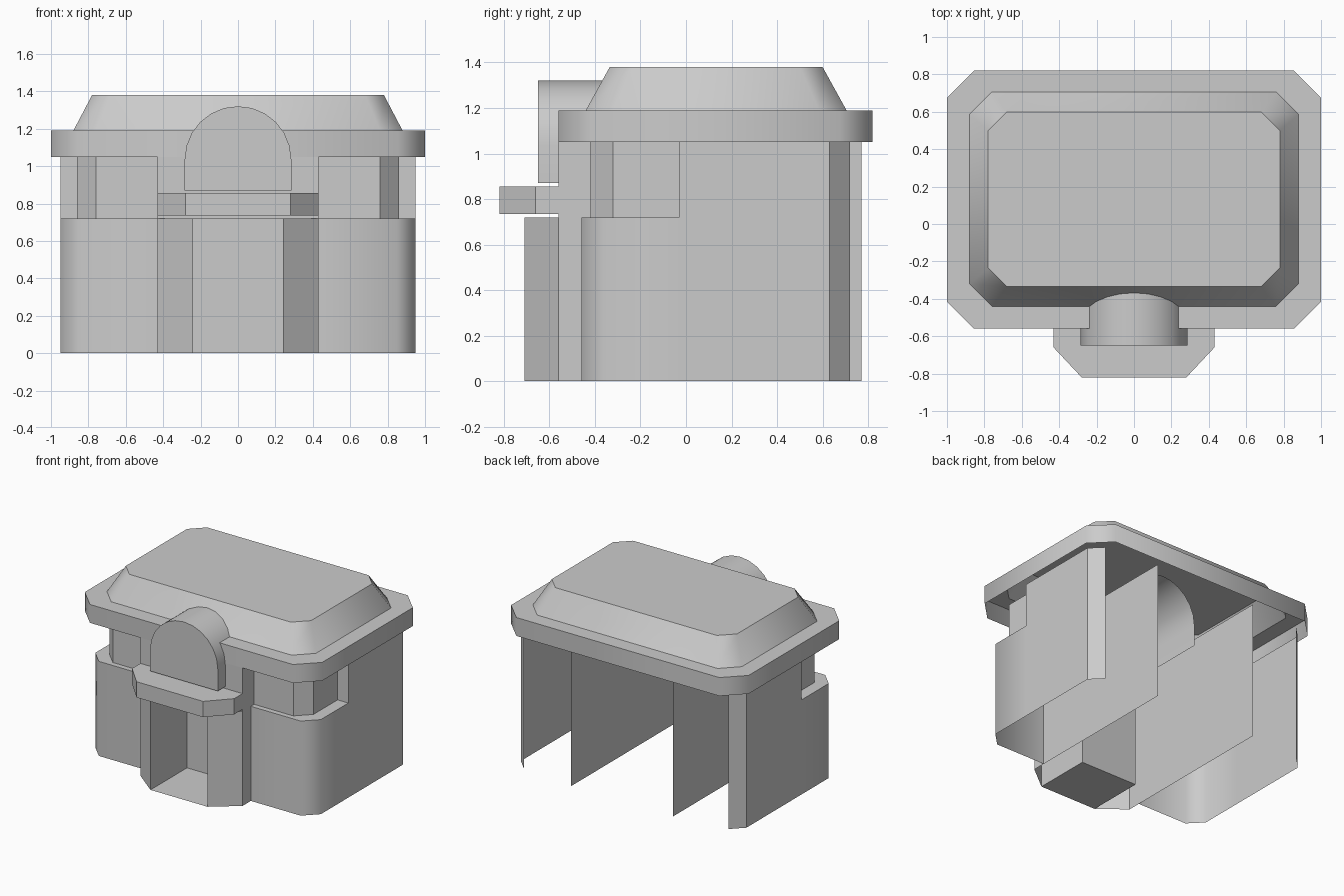
import bpy
import math

if "Cube" in bpy.data.objects:
    bpy.data.objects.remove(bpy.data.objects["Cube"], do_unlink=True)

grey = bpy.data.materials.new("plain_grey")
grey.use_nodes = True
COLOUR = (0.6, 0.6, 0.6, 1)
grey.diffuse_color = COLOUR
grey.node_tree.nodes["Principled BSDF"].inputs["Base Color"].default_value = COLOUR


def build(name, verts, faces, mirror=False, smooth=0):
    """Make a mesh object, optionally mirrored in x and smoothed."""
    mesh = bpy.data.meshes.new(name)
    mesh.from_pydata(verts, [], faces)
    mesh.materials.append(grey)
    obj = bpy.data.objects.new(name, mesh)
    bpy.context.collection.objects.link(obj)
    if mirror:
        mod = obj.modifiers.new("Mirror", 'MIRROR')
        mod.use_clip = True
    if smooth:
        bpy.ops.object.select_all(action='DESELECT')
        obj.select_set(True)
        bpy.context.view_layer.objects.active = obj
        bpy.ops.object.shade_smooth_by_angle(angle=math.radians(smooth))
    return obj


def wall(name, path, z0, z1, smooth=0):
    """Thin upright wall along a path, mirrored; outside is right of travel."""
    n = len(path)
    verts = [(x, y, z) for z in (z0, z1) for x, y in path]
    faces = [(i, i + 1, n + i + 1, n + i) for i in range(n - 1)]
    return build(name, verts, faces, True, smooth)


def sheet(name, outline, z, up=True):
    """Flat mirrored sheet from a counter-clockwise outline."""
    face = list(range(len(outline)))
    return build(name, [(x, y, z) for x, y in outline],
                 [face if up else face[::-1]], True)


def octagon(w, y0, y1, c, z):
    """Rectangle with chamfered corners, counter-clockwise."""
    return [(-w + c, y0, z), (w - c, y0, z), (w, y0 + c, z), (w, y1 - c, z),
            (w - c, y1, z), (-w + c, y1, z), (-w, y1 - c, z), (-w, y0 + c, z)]


def loft(rings):
    """Vertices and side faces joining equal closed rings."""
    n = len(rings[0])
    faces = [(r * n + i, r * n + (i + 1) % n, (r + 1) * n + (i + 1) % n, (r + 1) * n + i)
             for r in range(len(rings) - 1) for i in range(n)]
    return [v for ring in rings for v in ring], faces


EAVE, SILL = 1.05, 0.72

# Roof: hollow skirt, flat rim, sloped sides and top
verts, faces = loft([octagon(1, -0.56, 0.82, 0.145, EAVE),
                     octagon(1, -0.56, 0.82, 0.145, 1.19),
                     octagon(0.88, -0.44, 0.705, 0.12, 1.19),
                     octagon(0.78, -0.335, 0.6, 0.1, 1.38)])
faces.append(tuple(range(len(verts) - 8, len(verts))))
build("roof", verts, faces, smooth=46)

# Outer walls with chamfered front corners
corner = [(0.43, -0.46), (0.85, -0.46), (0.95, -0.36), (0.95, -0.03)]
niche = [(0.43, -0.42), (0.76, -0.42), (0.86, -0.32), (0.86, -0.03)]
wall("lower_front_wall", corner, 0, SILL, smooth=46)
wall("side_wall", [(0.95, -0.03), (0.95, 0.63)], 0, EAVE)
wall("back_corner_wall", [(0.95, 0.63), (0.86, 0.72)], 0, EAVE)

# Set-back upper walls and the sill below them
wall("upper_niche_wall", niche + [(0.95, -0.03)], SILL, EAVE)
sheet("niche_sill", corner + niche[::-1], SILL)

# Long inner partitions and the central front wall
wall("inner_partition", [(0.43, -0.56), (0.43, 0.77)], 0, EAVE)
wall("centre_front_wall", [(0, -0.56), (0.43, -0.56)], SILL, EAVE)

# Entrance recess with splayed wings
wall("entrance_recess", [(0, -0.27), (0.24, -0.27), (0.24, -0.71), (0.43, -0.56)], 0, SILL)
recess = [(0, -0.71), (0.24, -0.71), (0.24, -0.27), (0, -0.27)]
sheet("recess_floor", recess, 0, up=False)
sheet("recess_ceiling", [(0, -0.56), (0.24, -0.56), (0.24, -0.27), (0, -0.27)], SILL)
sheet("wing_top", [(0.24, -0.71), (0.43, -0.56), (0.24, -0.56)], SILL)

# Canopy ledge over the entrance
plan = [(0.28, -0.82), (0.43, -0.66), (0.43, -0.56)]
plan += [(-x, y) for x, y in reversed(plan)]
verts, faces = loft([[(x, y, z) for x, y in plan] for z in (0.735, 0.855)])
faces += [(5, 4, 3, 2, 1, 0), (6, 7, 8, 9, 10, 11)]
build("canopy_ledge", verts, faces)

# Arched barrel passing back under the roof, open behind and below
STEPS, R = 12, 0.285
arch = [(R, 0.87)]
arch += [(R * math.cos(math.pi * i / STEPS), 1.035 + R * math.sin(math.pi * i / STEPS))
         for i in range(STEPS + 1)]
arch.append((-R, 0.87))
n = len(arch)
verts = [(x, y, z) for y in (-0.65, 0.31) for x, z in arch]
faces = [(i, n + i, n + i + 1, i + 1) for i in range(n - 1)]
faces.append(tuple(reversed(range(n))))
build("arched_barrel", verts, faces, smooth=30)
